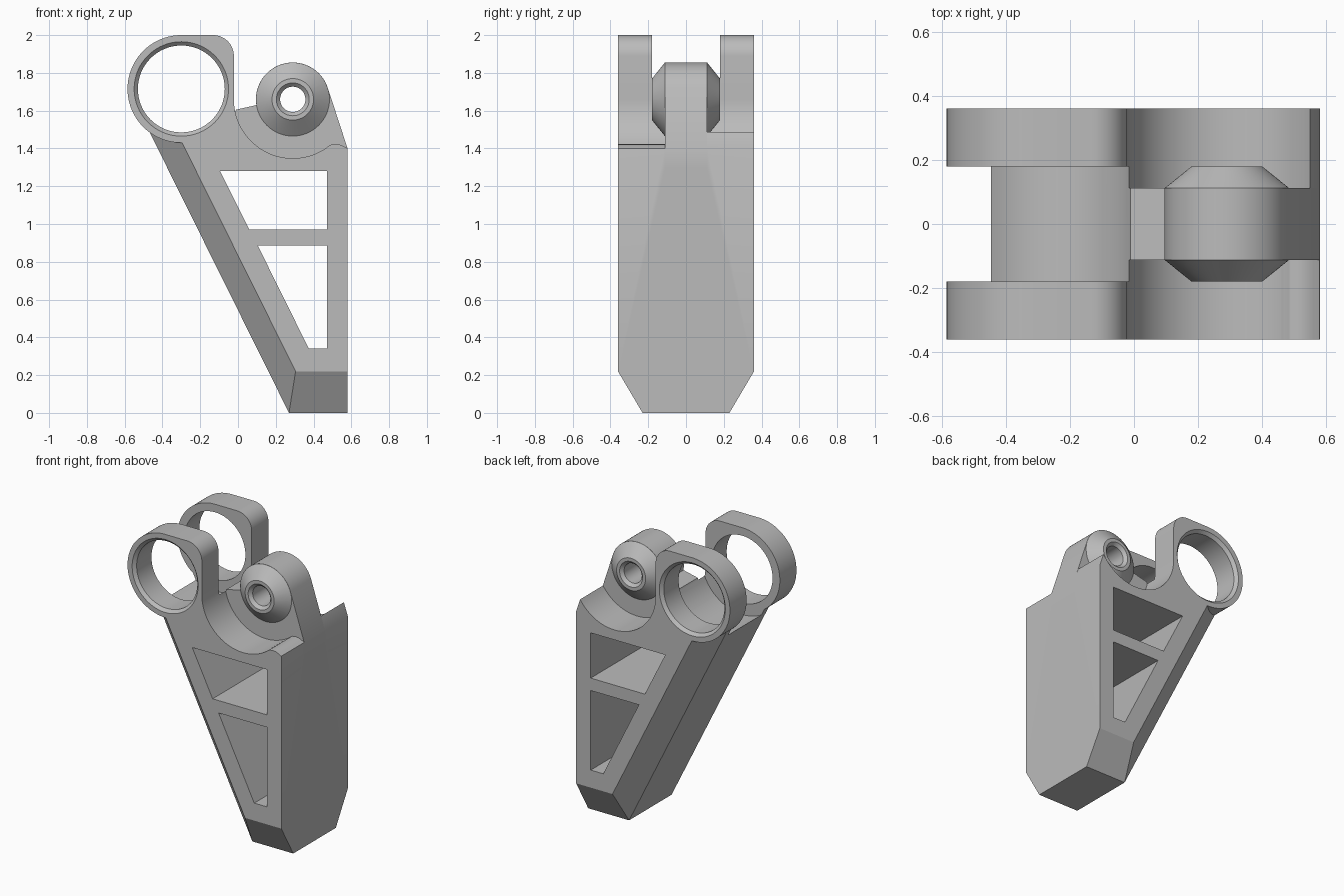
import bpy, bmesh
from math import sin, cos, radians, pi
from mathutils import Vector

if "Cube" in bpy.data.objects:
    bpy.data.objects.remove(bpy.data.objects["Cube"])

grey = bpy.data.materials.new("mid_grey")
grey.use_nodes = True
grey.diffuse_color = (0.5, 0.5, 0.5, 1)
grey.node_tree.nodes["Principled BSDF"].inputs["Base Color"].default_value = (0.5, 0.5, 0.5, 1)

RING = (-0.30, 1.715)
PIVOT = (0.29, 1.66)
HALF, GAP, LUG = 0.36, 0.18, 0.112


def finish(bm, name):
    bmesh.ops.recalc_face_normals(bm, faces=bm.faces)
    mesh = bpy.data.meshes.new(name)
    bm.to_mesh(mesh)
    bm.free()
    mesh.materials.append(grey)
    ob = bpy.data.objects.new(name, mesh)
    bpy.context.collection.objects.link(ob)
    return ob


def arc(c, r, a, b, n=48):
    angles = [radians(a + (b - a) * i / n) for i in range(n + 1)]
    return [(c[0] + r * cos(t), c[1] + r * sin(t)) for t in angles]


def prism(name, outline, y0, y1, planes=()):
    """Extrude an xz outline along y, then trim it with planes (point, normal)."""
    bm = bmesh.new()
    face = bm.faces.new([bm.verts.new((x, y0, z)) for x, z in outline])
    ext = bmesh.ops.extrude_face_region(bm, geom=[face])
    moved = [v for v in ext["geom"] if isinstance(v, bmesh.types.BMVert)]
    bmesh.ops.translate(bm, verts=moved, vec=(0, y1 - y0, 0))
    bmesh.ops.recalc_face_normals(bm, faces=bm.faces)
    for co, no in planes:
        bmesh.ops.bisect_plane(bm, geom=bm.verts[:] + bm.edges[:] + bm.faces[:],
                               plane_co=co, plane_no=no, clear_outer=True)
        bmesh.ops.holes_fill(bm, edges=[e for e in bm.edges if e.is_boundary], sides=0)
    return finish(bm, name)


def lathe(name, centre, profile, n=64):
    """Closed solid turned about a y axis; profile is (y, radius)."""
    bm = bmesh.new()
    rings = [[bm.verts.new((centre[0] + r * cos(2 * pi * i / n), y,
                            centre[1] + r * sin(2 * pi * i / n))) for i in range(n)]
             for y, r in profile]
    for a, b in zip(rings, rings[1:]):
        for i in range(n):
            j = (i + 1) % n
            bm.faces.new((a[i], a[j], b[j], b[i]))
    bm.faces.new(rings[0])
    bm.faces.new(rings[-1])
    return finish(bm, name)


def combine(ob, tool, op):
    mod = ob.modifiers.new(op, "BOOLEAN")
    mod.operation, mod.solver, mod.object = op, "EXACT", tool
    bpy.context.view_layer.objects.active = ob
    bpy.ops.object.modifier_apply(modifier=mod.name)
    bpy.data.objects.remove(tool)


# Tapered body with chamfered foot and slanted edge
along = Vector((-0.73, 0, 1.47))
trims = []
for s in (-1, 1):
    trims.append(((0, s * 0.23, 0), (0, s * 0.22, -0.13)))
    normal = along.cross(Vector((0.035, s * 0.13, 0.22)))
    if normal.x > 0:
        normal.negate()
    trims.append(((0.27, s * 0.23, 0), normal))
outline = [(0.27, 0), (0.58, 0), (0.58, 1.40)]
outline += arc(PIVOT, 0.312, -33.5, -180)
outline += [(-0.475, 1.50)]
body = prism("bracket_body", outline, -HALF, HALF, trims)

# Rounded lip on the front side of the pivot recess
lip = [(0.46, 1.398), (0.475, 1.412), (0.49, 1.419), (0.515, 1.423), (0.54, 1.42),
       (0.56, 1.411), (0.60, 1.39), (0.60, 1.6), (0.46, 1.6)]
combine(body, prism("lip_cutter", lip, -0.4, -LUG), "DIFFERENCE")

# Central lug and its conical hub
lug = [(-0.1, 1.3), (0.58, 1.3), (0.58, 1.40)] + arc(PIVOT, 0.195, 18, 189)
lug += [(-0.1, 1.585)]
combine(body, prism("lug", lug, -LUG, LUG), "UNION")
hub = [(-GAP, 0.11), (-LUG, 0.1945), (-0.09, 0.17), (0.09, 0.17), (LUG, 0.1945), (GAP, 0.11)]
combine(body, lathe("hub", PIVOT, hub), "UNION")
bore = [(-0.2, 0.107), (-0.16, 0.067), (0.16, 0.067), (0.2, 0.107)]
combine(body, lathe("bore_cutter", PIVOT, bore), "DIFFERENCE")

# Round clearance between the two ring eyes
combine(body, lathe("gap_cutter", RING, [(-GAP, 0.31), (GAP, 0.31)]), "DIFFERENCE")

# Ring eyes with a squared, rounded shoulder
eye = arc(RING, 0.285, 90, 270) + [(-0.022, 1.5)] + arc((-0.132, 1.89), 0.11, 0, 90, 16)
for s in (-1, 1):
    combine(body, prism("ring_eye", eye, s * GAP, s * HALF), "UNION")
hole = [(-0.38, 0.27), (-0.34, 0.23), (0.34, 0.23), (0.38, 0.27)]
combine(body, lathe("eye_cutter", RING, hole), "DIFFERENCE")

# Lightening windows
windows = ([(-0.095, 1.28), (0.47, 1.28), (0.47, 0.97), (0.06, 0.97)],
           [(0.105, 0.885), (0.47, 0.885), (0.47, 0.34), (0.375, 0.34)])
for w in windows:
    combine(body, prism("window_cutter", w, -0.5, 0.5), "DIFFERENCE")

# Smooth shading with sharp edges kept
bpy.ops.object.select_all(action="DESELECT")
body.select_set(True)
bpy.context.view_layer.objects.active = body
bpy.ops.object.shade_smooth_by_angle(angle=radians(25))
